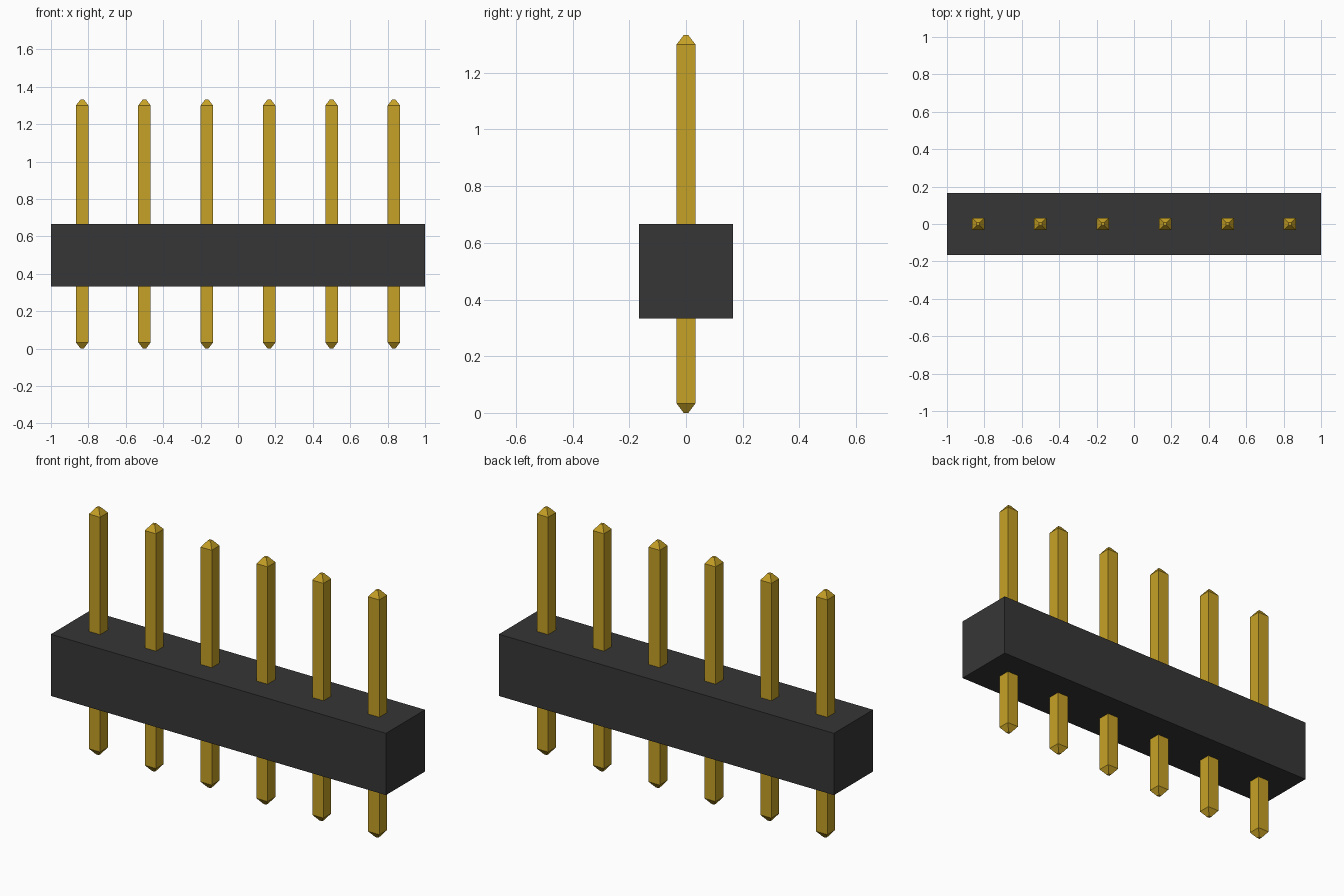
import bpy
import bmesh

cube = bpy.data.objects.get("Cube")
if cube:
    bpy.data.objects.remove(cube, do_unlink=True)

PITCH = 1 / 3      # spacing between pins
PINS = 6
HALF = PITCH / 10  # half width of a pin
TIP = 0.008        # half width of the flat pin end
HEIGHT = 4 / 3


def make_material(name, rgb):
    mat = bpy.data.materials.new(name)
    mat.use_nodes = True
    color = (*rgb, 1)
    mat.diffuse_color = color
    mat.node_tree.nodes["Principled BSDF"].inputs["Base Color"].default_value = color
    return mat


def loft_square(name, sections, mat):
    """Closed square column through (z, half_x, half_y) sections."""
    bm = bmesh.new()
    rings = [[bm.verts.new((sx * hx, sy * hy, z))
              for sx, sy in ((-1, -1), (1, -1), (1, 1), (-1, 1))]
             for z, hx, hy in sections]
    for low, high in zip(rings, rings[1:]):
        for i in range(4):
            j = (i + 1) % 4
            bm.faces.new((low[i], low[j], high[j], high[i]))
    bm.faces.new(rings[0][::-1])
    bm.faces.new(rings[-1])
    mesh = bpy.data.meshes.new(name)
    bm.to_mesh(mesh)
    bm.free()
    mesh.materials.append(mat)
    obj = bpy.data.objects.new(name, mesh)
    bpy.context.collection.objects.link(obj)
    return obj


black = make_material("black plastic", (0.037, 0.037, 0.037))
gold = make_material("gold metal", (0.565, 0.356, 0.019))

# Plastic housing bar
loft_square("housing", [(PITCH, 1, PITCH / 2), (2 * PITCH, 1, PITCH / 2)], black)

# Square pins with chamfered ends, running through the housing
pin_profile = [(0, TIP, TIP), (HALF, HALF, HALF),
               (HEIGHT - HALF, HALF, HALF), (HEIGHT, TIP, TIP)]
pin = loft_square("pin_1", pin_profile, gold)
for i in range(PINS):
    if i:
        pin = bpy.data.objects.new(f"pin_{i + 1}", pin.data)
        bpy.context.collection.objects.link(pin)
    pin.location.x = (i - (PINS - 1) / 2) * PITCH
